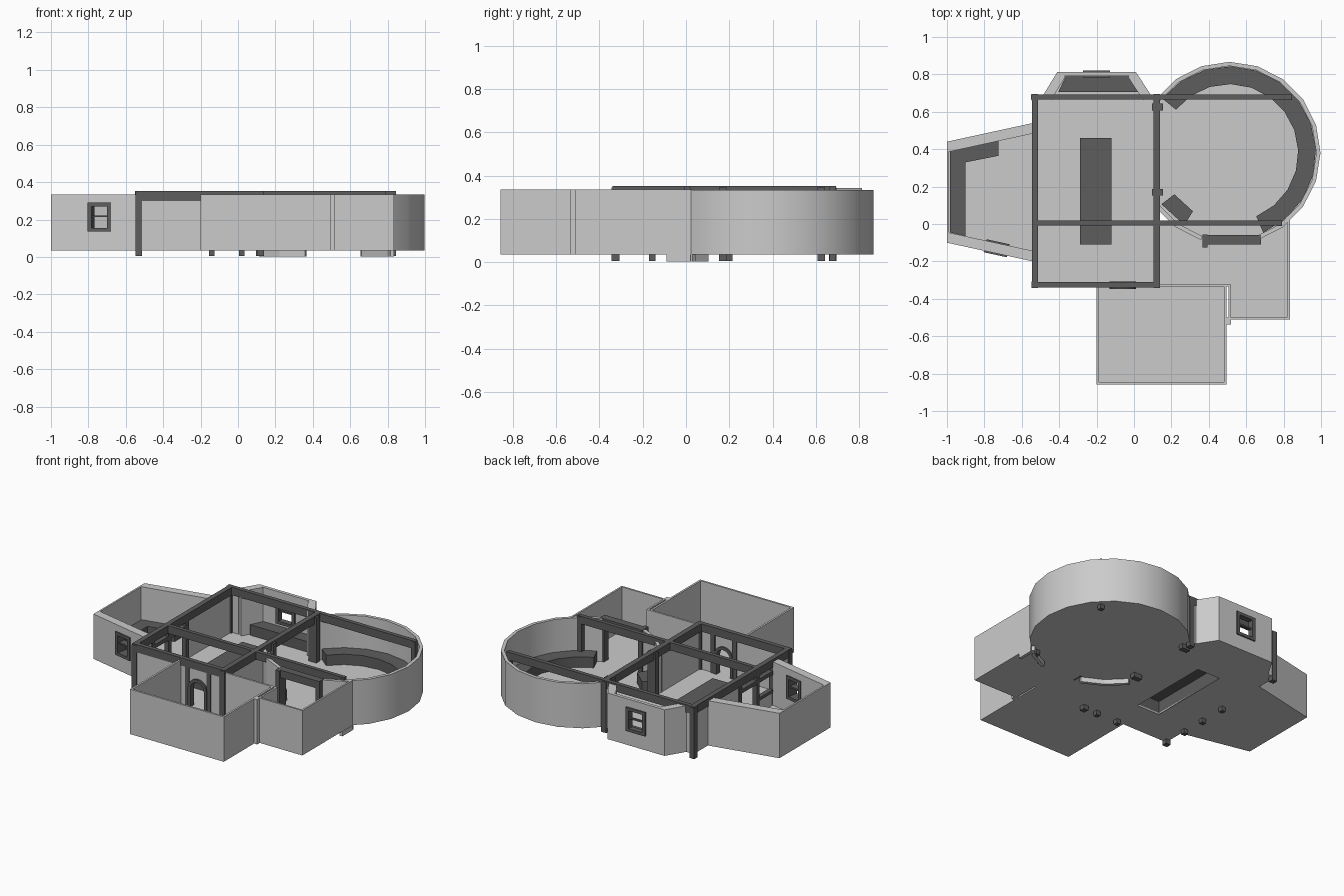
import bpy, bmesh, math
from mathutils import Vector

if "Cube" in bpy.data.objects:
    bpy.data.objects.remove(bpy.data.objects["Cube"])

DARK = bpy.data.materials.new("dark_wood")
DARK.diffuse_color = (0.11, 0.11, 0.11, 1)
DARK.use_nodes = True
DARK.node_tree.nodes["Principled BSDF"].inputs["Base Color"].default_value = DARK.diffuse_color
F0, F1, TOP = 0.035, 0.045, 0.335      # floor underside, floor top, wall top


def solid(name, pts, vec, dark=False):
    """Closed prism: a 3D polygon swept along vec."""
    bm = bmesh.new()
    f = bm.faces.new([bm.verts.new(p) for p in pts])
    ext = bmesh.ops.extrude_face_region(bm, geom=[f], use_keep_orig=True)
    vs = [v for v in ext["geom"] if isinstance(v, bmesh.types.BMVert)]
    bmesh.ops.translate(bm, verts=vs, vec=Vector(vec))
    bmesh.ops.recalc_face_normals(bm, faces=bm.faces)
    me = bpy.data.meshes.new(name)
    bm.to_mesh(me)
    bm.free()
    ob = bpy.data.objects.new(name, me)
    bpy.context.collection.objects.link(ob)
    if dark:
        me.materials.append(DARK)
    return ob


def plan(name, pts, z0, z1, dark=False):
    return solid(name, [(x, y, z0) for x, y in pts], (0, 0, z1 - z0), dark)


def box(name, x0, x1, y0, y1, z0, z1, dark=False):
    return plan(name, [(x0, y0), (x1, y0), (x1, y1), (x0, y1)], z0, z1, dark)


def wall(name, p, q, t, z0=F0, z1=TOP, dark=False, off=0.0):
    """Straight wall from p to q, thickness t to the left of the direction."""
    p, q = Vector(p), Vector(q)
    d = (q - p).normalized()
    n = Vector((-d.y, d.x))
    return plan(name, [p + n * off, q + n * off, q + n * (t + off), p + n * (t + off)], z0, z1, dark)


def window_wall(name, p, q, t, a, b, za, zb, top=TOP):
    """Wall with a framed window between fractions a and b."""
    p, q = Vector(p), Vector(q)
    pa, pb = p.lerp(q, a), p.lerp(q, b)
    wall(name + "_wall_1", p, pa, t, F0, top)
    wall(name + "_wall_2", pb, q, t, F0, top)
    wall(name + "_wall_sill", pa, pb, t, F0, za)
    wall(name + "_wall_head", pa, pb, t, zb, top)
    d = (pb - pa).normalized() * 0.022
    for s, u, v in (("left", pa, pa + d), ("right", pb - d, pb)):
        wall(name + "_frame_" + s, u, v, t + 0.016, za, zb, True, -0.008)
    mid = (za + zb) / 2
    for s, z, h, k in (("bottom", za, 0.02, 0.008), ("top", zb - 0.02, 0.02, 0.008), ("bar", mid, 0.01, -0.004)):
        wall(name + "_frame_" + s, pa, pb, t + 2 * k, z, z + h, True, -k)


# main hall floor, with a hole under the hollow table
TX0, TX1, TY0, TY1 = -0.29, -0.12, -0.11, 0.46
for i, (x0, x1, y0, y1) in enumerate([(-0.54, TX0, -0.34, 0.69), (TX1, 0.13, -0.34, 0.69),
                                      (TX0, TX1, -0.34, TY0), (TX0, TX1, TY1, 0.69)]):
    box(f"hall_floor_{i}", x0, x1, y0, y1, F0, F1)
table = box("table", TX0, TX1, TY0, TY1, F0, 0.125, True)
bm = bmesh.new()
bm.from_mesh(table.data)
bmesh.ops.delete(bm, geom=[f for f in bm.faces if f.normal.z < -0.9], context='FACES')
bm.to_mesh(table.data)
bm.free()

# hall front wall with arched doorway
CX, CZ, R = -0.06, 0.17, 0.07


def arch(r, n=10):
    a = [(CX + r * math.cos(math.pi * i / n), CZ + r * math.sin(math.pi * i / n)) for i in range(n + 1)]
    return [(CX + r, F1)] + a + [(CX - r, F1)]


prof = [(-0.53, F0), (-0.53, TOP), (0.12, TOP), (0.12, F0)] + arch(R)
solid("hall_front_wall", [(x, -0.335, z) for x, z in prof], (0, 0.018, 0))
prof = arch(R) + arch(R - 0.02)[::-1]
solid("arch_door_frame", [(x, -0.347, z) for x, z in prof], (0, 0.04, 0), True)

# remaining hall walls
for i, (y0, y1, z1) in enumerate([(-0.34, -0.15, TOP), (-0.15, 0.02, 0.14), (0.2, 0.69, TOP)]):
    box(f"hall_left_wall_{i}", -0.54, -0.522, y0, y1, F0, z1)
box("hall_right_wall", 0.117, 0.133, -0.33, 0.16, F0, TOP)
box("hall_back_wall_left", -0.54, -0.47, 0.675, 0.69, F0, TOP)
box("hall_back_wall_right", 0.07, 0.13, 0.675, 0.69, F0, TOP)
box("left_door_lintel", -0.545, -0.515, -0.15, 0.2, 0.25, 0.275, True)
box("left_sill", -0.545, -0.515, -0.15, 0.02, 0.13, 0.15, True)

# roof beams
for name, x0, x1, y0, y1 in [("left", -0.545, -0.512, -0.34, 0.69), ("right", 0.105, 0.14, -0.34, 0.69),
                             ("back", -0.55, 0.845, 0.665, 0.693), ("middle", -0.54, 0.79, -0.008, 0.018),
                             ("front", -0.545, 0.135, -0.34, -0.31)]:
    box(name + "_beam", x0, x1, y0, y1, 0.30, 0.352, True)

# posts, reaching to the ground
for i, (x, y, s) in enumerate([(-0.53, -0.325, 0.018), (0.122, -0.325, 0.018), (-0.53, 0.678, 0.018),
                               (0.122, 0.678, 0.018), (-0.53, 0.2, 0.015), (-0.53, 0.015, 0.015),
                               (-0.53, -0.155, 0.015), (-0.14, -0.325, 0.015), (0.02, -0.325, 0.015),
                               (0.125, 0.17, 0.03), (0.125, 0.625, 0.03), (0.83, 0.678, 0.015), (0.775, 0.005, 0.015)]):
    box(f"post_{i}", x - s, x + s, y - min(s, 0.018), y + min(s, 0.018), 0.005, 0.345, True)

# round room: 20-sided wall with two openings, floor, benches
RC = (0.51, 0.38)


def arc(r, a0, a1, step=18):
    n = max(1, round((a1 - a0) / step))
    return [(RC[0] + r * math.cos(math.radians(a0 + (a1 - a0) * i / n)),
             RC[1] + r * math.sin(math.radians(a0 + (a1 - a0) * i / n))) for i in range(n + 1)]


def ring(name, r0, r1, a0, a1, z0, z1, dark=False):
    return plan(name, arc(r1, a0, a1) + arc(r0, a0, a1)[::-1], z0, z1, dark)


plan("round_floor", arc(0.48, 0, 342), F0, F1)
for w in (ring("round_wall", 0.465, 0.487, -54, 144, F0, 0.333),
          ring("round_bench", 0.368, 0.463, -67, 141, F1, 0.115, True)):
    with bpy.context.temp_override(object=w, active_object=w, selected_objects=[w], selected_editable_objects=[w]):
        bpy.ops.object.shade_smooth_by_angle(angle=math.radians(30))
ring("round_bench_short", 0.368, 0.455, 217, 238, F1, 0.115, True)
ring("round_wall_left", 0.468, 0.49, 216, 252, 0.003, 0.333)
ring("round_wall_right", 0.468, 0.49, 288, 306, 0.003, 0.333)
wall("round_wall_join", (0.79, -0.02), (0.835, 0.03), 0.02, 0.003, 0.333)

# doorway between round room and porch
box("porch_door_beam", 0.365, 0.68, -0.11, -0.06, 0.285, 0.335, True)
box("porch_door_post_left", 0.365, 0.393, -0.125, -0.055, F0, 0.335, True)
box("porch_door_post_right", 0.65, 0.68, -0.11, -0.06, F0, 0.335, True)

# left wing: tapered room with window and L-shaped bench
A, B, C, D = (-1, 0.44), (-1, -0.1), (-0.54, -0.2), (-0.54, 0.54)
plan("left_wing_floor", [A, B, C, D], F0, F1)
window_wall("left_wing_front", B, C, 0.055, 0.43, 0.70, 0.135, 0.29)
wall("left_wing_back_wall", D, A, 0.055)
wall("left_wing_end_wall", A, B, 0.012)
plan("left_wing_bench", [(-0.985, 0.395), (-0.985, -0.045), (-0.9, -0.065), (-0.9, 0.33), (-0.725, 0.365),
                         (-0.725, 0.445)], F1, 0.115, True)

# back bay with window and bench
A, B, C, D = (0.09, 0.69), (0.01, 0.813), (-0.41, 0.813), (-0.485, 0.69)
plan("bay_floor", [A, B, C, D], F0, F1)
window_wall("bay", B, C, 0.022, 0.33, 0.67, 0.13, 0.29, 0.343)
wall("bay_right_wall", A, B, 0.05, F0, 0.343)
wall("bay_left_wall", C, D, 0.05, F0, 0.343)
plan("bay_bench", [(-0.405, 0.705), (0.025, 0.705), (-0.015, 0.79), (-0.365, 0.79)], F1, 0.115, True)

# front room
box("front_room_floor", -0.2, 0.49, -0.855, -0.32, F0, F1)
pts = [(-0.2, -0.32), (-0.2, -0.857), (0.495, -0.857), (0.495, -0.32)]
for i in range(3):
    wall(f"front_room_wall_{i}", pts[i], pts[i + 1], 0.013)
box("front_room_back_wall", 0.13, 0.515, -0.333, -0.32, F0, TOP)

# porch beside the front room
plan("porch_floor", [(0.13, -0.33), (0.51, -0.33), (0.51, -0.51), (0.83, -0.51), (0.83, 0.02), (0.13, 0.02)], F0, F1)
pts = [(0.505, -0.33), (0.505, -0.51), (0.833, -0.51), (0.833, 0.03)]
for i in range(3):
    wall(f"porch_wall_{i}", pts[i], pts[i + 1], 0.012)
box("porch_corner_post", 0.49, 0.518, -0.537, -0.5, F0, TOP)
box("porch_wall_foot", 0.815, 0.835, -0.09, 0.02, 0.003, F0)
